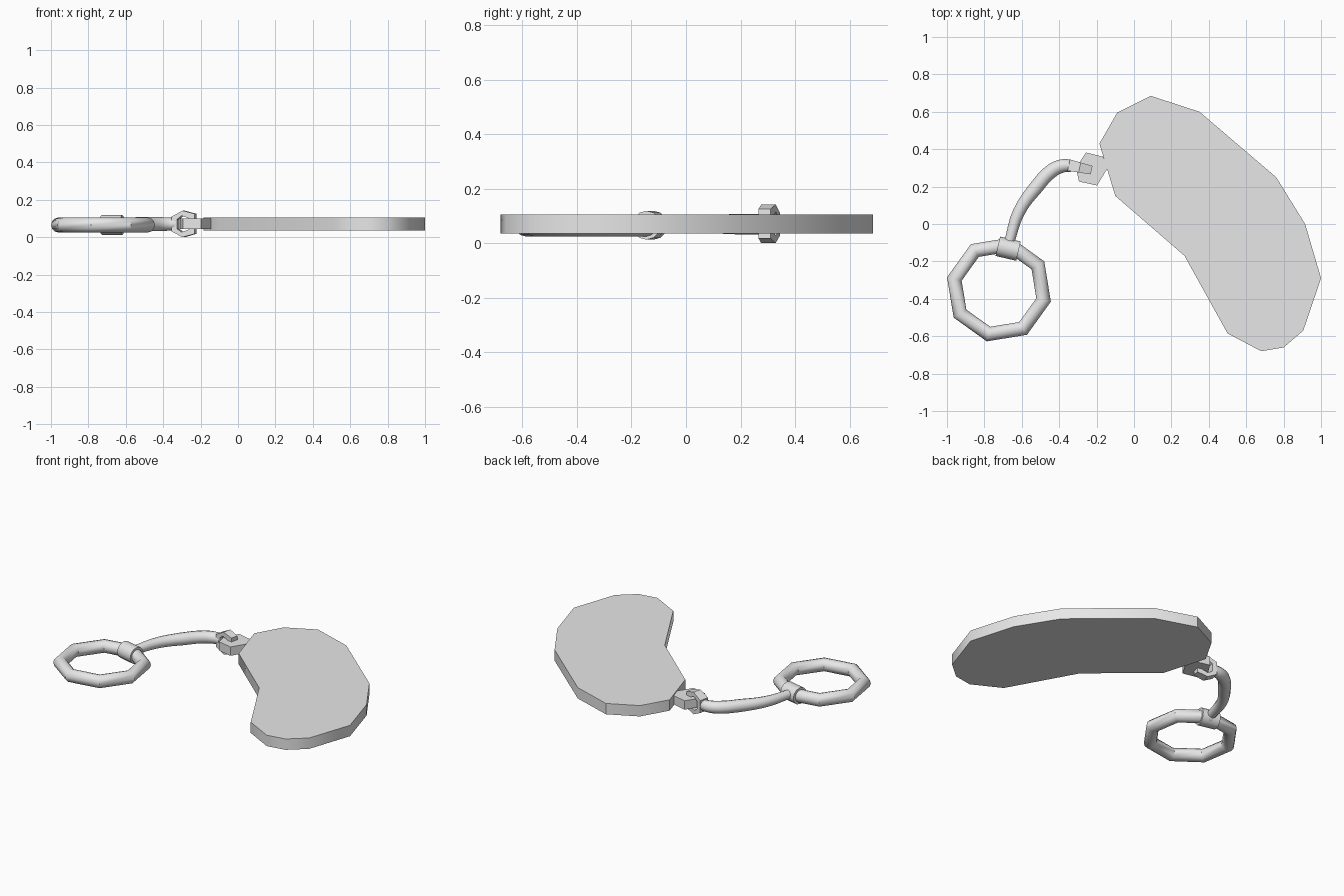
import bpy, bmesh, math
from mathutils import Vector

cube = bpy.data.objects.get("Cube")
if cube:
    bpy.data.objects.remove(cube, do_unlink=True)

grey = bpy.data.materials.new("plain_grey")
grey.use_nodes = True
grey.diffuse_color = (0.8, 0.8, 0.8, 1)
grey.node_tree.nodes["Principled BSDF"].inputs["Base Color"].default_value = (0.8, 0.8, 0.8, 1)


def finish(obj, name, angle):
    """Name, colour and shade a part."""
    obj.name = name
    obj.data.materials.clear()
    obj.data.materials.append(grey)
    bpy.ops.object.select_all(action="DESELECT")
    obj.select_set(True)
    bpy.context.view_layer.objects.active = obj
    bpy.ops.object.shade_smooth_by_angle(angle=math.radians(angle))
    return obj


def from_bmesh(bm, name, angle):
    bmesh.ops.recalc_face_normals(bm, faces=bm.faces)
    mesh = bpy.data.meshes.new(name)
    bm.to_mesh(mesh)
    bm.free()
    obj = bpy.data.objects.new(name, mesh)
    bpy.context.collection.objects.link(obj)
    return finish(obj, name, angle)


def slab(name, outline, low, high, angle):
    """Extrude a flat outline from low to high."""
    bm = bmesh.new()
    face = bm.faces.new([bm.verts.new((x, y, low)) for x, y in outline])
    new = bmesh.ops.extrude_face_region(bm, geom=[face])["geom"]
    verts = [v for v in new if isinstance(v, bmesh.types.BMVert)]
    bmesh.ops.translate(bm, verts=verts, vec=(0, 0, high - low))
    return from_bmesh(bm, name, angle)


# Bean-shaped tag plate
slab("tag_plate", [
    (0.09, 0.685), (0.35, 0.60), (0.76, 0.25), (0.915, 0), (1, -0.29),
    (0.905, -0.57), (0.80, -0.66), (0.68, -0.68), (0.50, -0.585),
    (0.27, -0.17), (-0.10, 0.15), (-0.185, 0.43), (-0.09, 0.595)],
    0.036, 0.106, 40)

# Eyelet lug joining the plate to the link
slab("plate_lug", [
    (-0.257, 0.382), (-0.166, 0.36), (-0.14, 0.30), (-0.198, 0.206),
    (-0.294, 0.227), (-0.31, 0.30)], 0.043, 0.1, 20)

# Upright link that grips the lug
outer = [(0, 0.03), (0, 0.11), (0.06, 0.142), (0.125, 0.125), (0.125, 0.018), (0.06, 0)]
inner = [(0.03, 0.045), (0.03, 0.095), (0.055, 0.115), (0.095, 0.10), (0.095, 0.042), (0.055, 0.027)]
along = Vector((0.976, -0.216, 0))
across = Vector((0.216, 0.976, 0))
start = Vector((-0.349, 0.315, 0))
bm = bmesh.new()


def link_loop(profile, side):
    return [bm.verts.new(start + along * u + across * side * (0.031 - 0.065 * u) + Vector((0, 0, z)))
            for u, z in profile]


loops = [link_loop(outer, -1), link_loop(outer, 1), link_loop(inner, 1), link_loop(inner, -1)]
for a, b in zip(loops, loops[1:] + loops[:1]):
    for i in range(len(outer)):
        j = (i + 1) % len(outer)
        bm.faces.new((a[i], a[j], b[j], b[i]))
from_bmesh(bm, "upright_link", 20)

# Curved cord, swept along a smooth path
curve = bpy.data.curves.new("cord_path", "CURVE")
curve.dimensions = "3D"
curve.bevel_depth = 0.036
curve.bevel_resolution = 4
curve.resolution_u = 4
curve.use_fill_caps = True
path = [(-0.668, -0.10, 0.75), (-0.615, 0.065, 0.9), (-0.524, 0.195, 1.05),
        (-0.439, 0.285, 1.05), (-0.385, 0.31, 1), (-0.335, 0.312, 0.9)]
spline = curve.splines.new("BEZIER")
spline.bezier_points.add(len(path) - 1)
for point, (x, y, r) in zip(spline.bezier_points, path):
    point.co = (x, y, 0.07)
    point.radius = r
    point.handle_left_type = point.handle_right_type = "AUTO"
cord_path = bpy.data.objects.new("cord_path", curve)
bpy.context.collection.objects.link(cord_path)
depsgraph = bpy.context.evaluated_depsgraph_get()
mesh = bpy.data.meshes.new_from_object(cord_path.evaluated_get(depsgraph))
bpy.data.objects.remove(cord_path, do_unlink=True)
cord = bpy.data.objects.new("cord", mesh)
bpy.context.collection.objects.link(cord)
finish(cord, "cord", 50)

# Eight-sided key ring
tilt = math.radians(-13.2)
bpy.ops.mesh.primitive_torus_add(
    major_segments=8, minor_segments=12, major_radius=0.245, minor_radius=0.04,
    location=(-0.722, -0.35, 0.065), rotation=(0, 0, tilt))
finish(bpy.context.object, "key_ring", 35)

# Collar clamped around the ring
bpy.ops.mesh.primitive_cylinder_add(
    vertices=12, radius=0.053, depth=0.113, location=(-0.673, -0.132, 0.066),
    rotation=(0, math.pi / 2, tilt))
finish(bpy.context.object, "ring_collar", 35)
